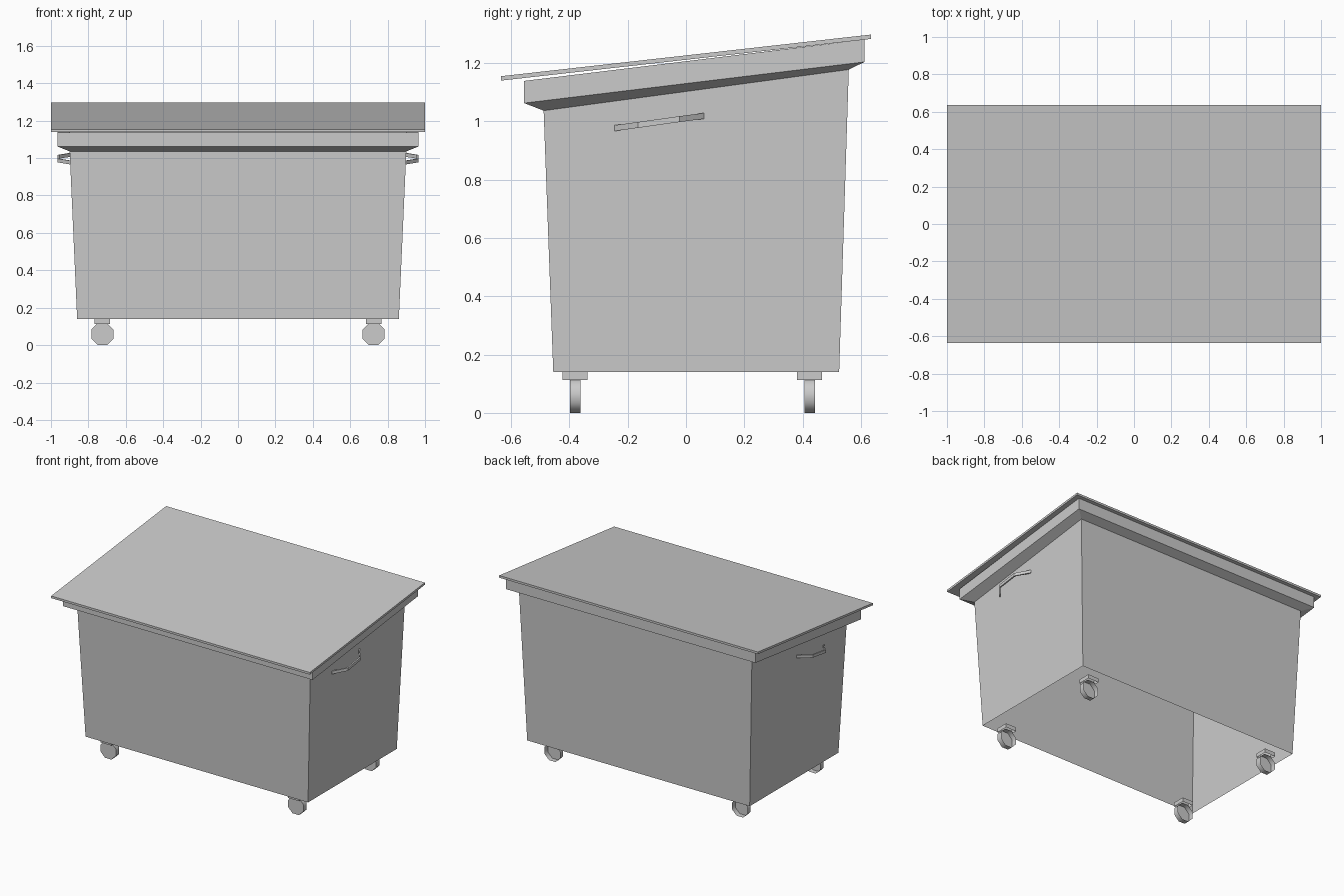
import bpy, math

if "Cube" in bpy.data.objects:
    bpy.data.objects.remove(bpy.data.objects["Cube"])


def make_object(name, verts, faces):
    mesh = bpy.data.meshes.new(name)
    mesh.from_pydata(verts, [], faces)
    mesh.update()
    obj = bpy.data.objects.new(name, mesh)
    bpy.context.collection.objects.link(obj)
    return obj


def loft(name, rings, cap_start=False, cap_end=False):
    """Skin equal-sized closed rings with quads."""
    n = len(rings[0])
    verts = [p for ring in rings for p in ring]
    faces = []
    for r in range(len(rings) - 1):
        for i in range(n):
            j = (i + 1) % n
            faces.append((r * n + i, r * n + j, (r + 1) * n + j, (r + 1) * n + i))
    if cap_start:
        faces.append(tuple(reversed(range(n))))
    if cap_end:
        faces.append(tuple(range(len(verts) - n, len(verts))))
    return make_object(name, verts, faces)


def rect(x, y_front, y_back, z_front, z_back, cx=0.0):
    return [(cx - x, y_front, z_front), (cx + x, y_front, z_front),
            (cx + x, y_back, z_back), (cx - x, y_back, z_back)]


# Tapered bin shell with flared, sloping rim (open underneath)
loft("bin_body", [
    rect(0.86, -0.455, 0.525, 0.14, 0.14),
    rect(0.90, -0.488, 0.558, 1.036, 1.177),
    rect(0.965, -0.555, 0.612, 1.062, 1.203),
    rect(0.965, -0.555, 0.612, 1.138, 1.280),
])

# Sloping lid slab
loft("lid", [
    rect(1.0, -0.635, 0.635, 1.139, 1.282),
    rect(1.0, -0.635, 0.635, 1.154, 1.297),
], True, True)

# Bent bar handles on both ends
path = [(0.893, -0.245, 0.976), (0.96, -0.165, 0.987),
        (0.96, -0.023, 1.007), (0.893, 0.062, 1.018)]
for side, label in ((1, "right"), (-1, "left")):
    rings = []
    for x, y, z in path:
        ring = [(side * (x + dx), y, z + dz) for dx, dz in
                ((-0.005, -0.01), (0.005, -0.01), (0.005, 0.01), (-0.005, 0.01))]
        rings.append(ring[::-1] if side > 0 else ring)
    loft("handle_" + label, rings, True, True)

# Casters: mounting block and eight-sided wheel, open at the back
R = 0.059 / math.cos(math.pi / 8)
for cx, sx in ((-0.725, "left"), (0.725, "right")):
    for cy, sy in ((-0.38, "front"), (0.424, "back")):
        loft(f"caster_mount_{sy}_{sx}", [
            rect(0.041, cy - 0.043, cy + 0.043, z, z, cx) for z in (0.112, 0.14)])
        rings = []
        for y in (cy + 0.018, cy - 0.018):
            rings.append([(cx + R * math.cos((i + 0.5) * math.pi / 4), y,
                           0.059 + R * math.sin((i + 0.5) * math.pi / 4))
                          for i in range(8)])
        wheel = loft(f"wheel_{sy}_{sx}", rings, False, True)
        for poly in wheel.data.polygons:
            poly.use_smooth = len(poly.vertices) == 4
